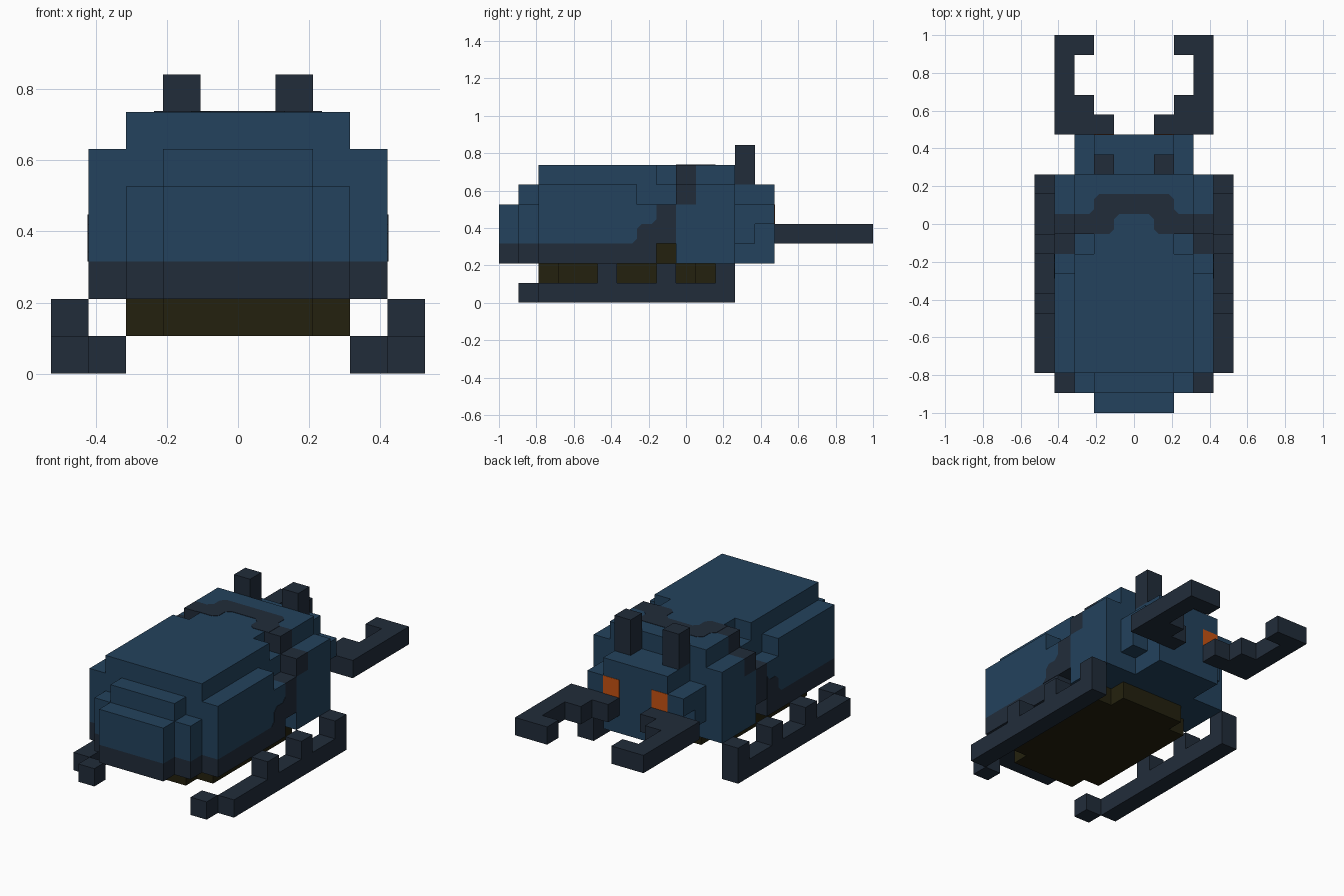
import bpy, bmesh

if "Cube" in bpy.data.objects:
    bpy.data.objects.remove(bpy.data.objects["Cube"])

U = 2 / 19          # edge of one block
T = 0.02            # thickness of painted plates, in blocks


def colour(name, rgb):
    m = bpy.data.materials.new(name)
    m.diffuse_color = (*rgb, 1)
    m.use_nodes = True
    m.node_tree.nodes["Principled BSDF"].inputs["Base Color"].default_value = m.diffuse_color
    return m


BLUE = colour("steel_blue", (0.0168, 0.0545, 0.109))
DARK = colour("dark_slate", (0.0152, 0.0252, 0.0423))
OLIVE = colour("dark_olive", (0.0176, 0.0152, 0.0044))
ORANGE = colour("eye_orange", (0.56, 0.085, 0.006))


def point(x, y, z):
    """Block coordinates (y counted from the tail) to scene units."""
    return (x * U, y * U - 1, z * U)


def finish(name, bm, mats):
    bmesh.ops.recalc_face_normals(bm, faces=bm.faces[:])
    me = bpy.data.meshes.new(name)
    bm.to_mesh(me)
    bm.free()
    for m in mats:
        me.materials.append(m)
    ob = bpy.data.objects.new(name, me)
    bpy.context.collection.objects.link(ob)


def blocks(name, mat, *boxes, mirror=False):
    """Boxes given as x0, x1, y0, y1, z0, z1, optionally mirrored in x."""
    bm = bmesh.new()
    for x0, x1, y0, y1, z0, z1 in boxes:
        spans = [(x0, x1), (-x1, -x0)] if mirror else [(x0, x1)]
        for a, b in spans:
            lo, hi = point(a, y0, z0), point(b, y1, z1)
            v = bmesh.ops.create_cube(bm, size=1)["verts"]
            for p in v:
                p.co = [lo[i] if p.co[i] < 0 else hi[i] for i in range(3)]
    finish(name, bm, [mat])


def prism(name, mat, outline, place, depth):
    """Outline placed by place(a, b, d) and extruded from depth[0] to depth[1]."""
    bm = bmesh.new()
    rings = [[bm.verts.new(point(*place(a, b, d))) for a, b in outline] for d in depth]
    n = len(outline)
    for r in rings:
        bm.faces.new(r)
    for i in range(n):
        k = (i + 1) % n
        bm.faces.new((rings[0][i], rings[0][k], rings[1][k], rings[1][i]))
    finish(name, bm, [mat])


# Wing case: stepped blue shell over a dark lower rim
blocks("wing_case", BLUE,
       (-2, 2, 0, 1, 3, 5), (-3, 3, 1, 2, 3, 5), (-2, 2, 1, 2, 5, 6),
       (-4, 4, 2, 8, 3, 5), (-4, 4, 2, 7, 5, 6), (-3, 3, 7, 9, 5, 6),
       (-3, 3, 2, 8, 6, 7), (-2, 2, 8, 9, 6, 7))
blocks("wing_case_rim", DARK,
       (-2, 2, 0, 1, 2, 3), (-3, 3, 1, 2, 2, 3), (-4, 4, 2, 8, 2, 3))
blocks("waist", DARK, (-4, 4, 8, 9, 3, 5))

# Dark patch running from the waist into each side of the wing case
patch = [(6.75, 3), (7, 3.25), (7, 3.75), (7.25, 4), (7.75, 4), (8, 4.25), (8, 3)]
for side, s in (("right", 1), ("left", -1)):
    prism("side_patch_" + side, DARK, patch,
          lambda a, b, d, s=s: (s * d, a, b), (4 - T, 4 + T))

# Thorax with a dark band across the shoulders
blocks("thorax", BLUE, (-4, 4, 9, 12, 2, 5), (-4, 4, 10, 12, 5, 6),
       (-2, 2, 9, 10, 6, 7), (-3, 3, 10, 12, 6, 7))
blocks("shoulder_band", DARK, (-4, 4, 9, 10, 5, 6))
blocks("shoulder_band_upper", DARK, (2, 3, 9, 10, 6, 7), mirror=True)
half = [(0.75, 10), (1, 9.75), (1, 9.25), (1.25, 9), (2.25, 9),
        (2.25, 10), (2, 10.25), (2, 10.75), (1.75, 11)]
prism("back_band", DARK, half + [(-x, y) for x, y in reversed(half)],
      lambda a, b, d: (a, b, d), (7 - T, 7 + T))

# Belly
blocks("belly", OLIVE, (-2, 2, 2, 3, 1, 2), (-3, 3, 3, 10, 1, 2),
       (-2, 2, 10, 11, 1, 2), (-3, 3, 8, 9, 2, 3))

# Head with stepped cheeks, eyes and antennae
blocks("head", BLUE, (-2, 2, 12, 14, 2, 6))
blocks("cheeks", BLUE, (2, 3, 12, 13, 3, 5), (2, 3, 13, 14, 4, 5), mirror=True)
blocks("eyes", ORANGE, (1, 2, 14 - T, 14 + T, 4, 5), mirror=True)
blocks("antennae", DARK, (1, 2, 12, 13, 6, 8), mirror=True)

# Hooked mandibles
hook = [(1, 14), (4, 14), (4, 19), (2, 19), (2, 18), (3, 18),
        (3, 16), (2, 16), (2, 15), (1, 15)]
for side, s in (("right", 1), ("left", -1)):
    prism("mandible_" + side, DARK, hook,
          lambda a, b, d, s=s: (s * a, b, d), (3, 4))

# Legs: long foot rails with three uprights each side
blocks("foot_rails", DARK, (4, 5, 2, 12, 0, 1), (3, 4, 1, 2, 0, 1), mirror=True)
blocks("legs", DARK, *[(4, 5, y, y + 1, 1, 2) for y in (5, 8, 11)], mirror=True)
